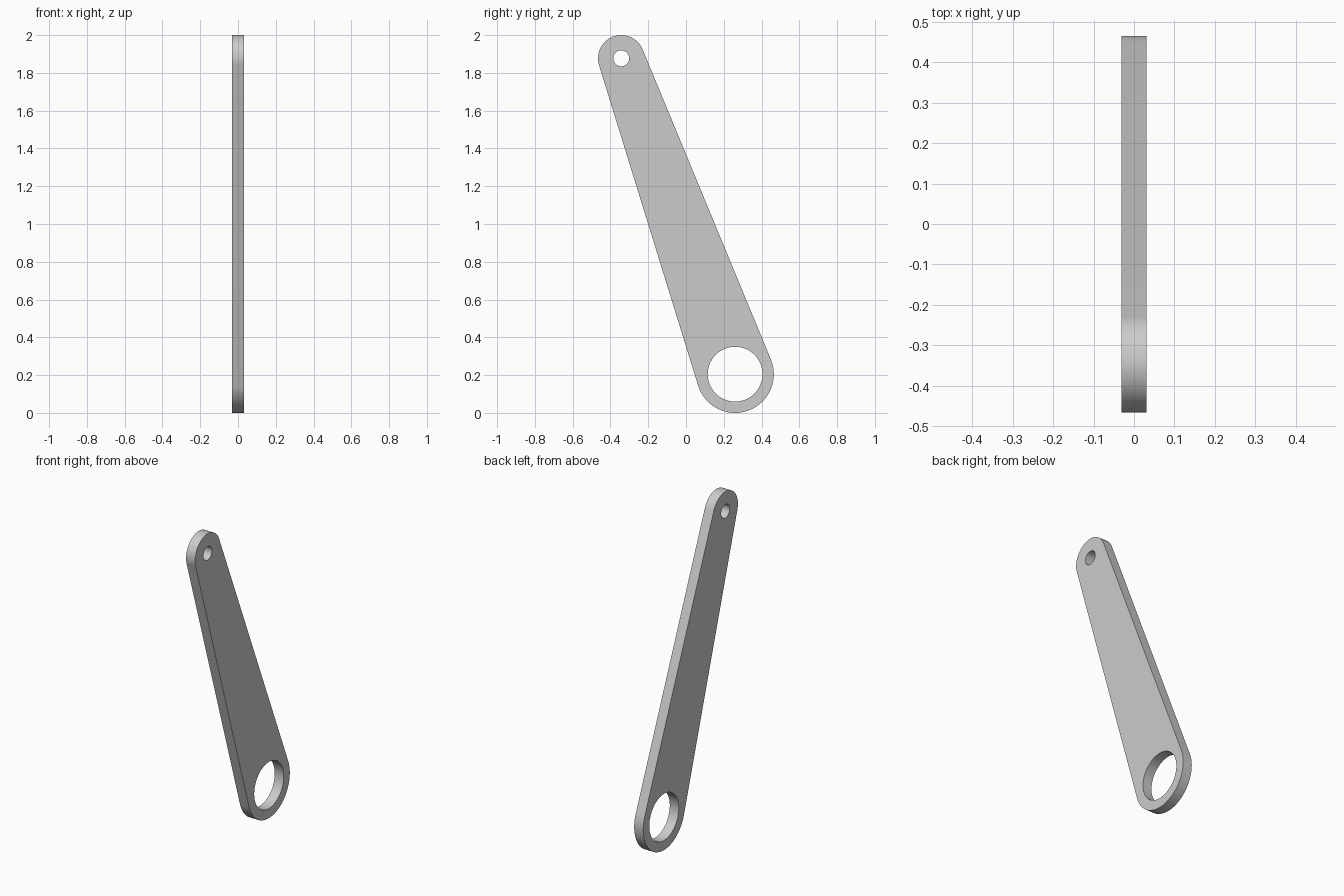
import bpy
from math import acos, atan2, cos, hypot, pi, radians, sin

if "Cube" in bpy.data.objects:
    bpy.data.objects.remove(bpy.data.objects["Cube"], do_unlink=True)

# Pivot centres (y, z), outer radii and hole radii
TOP, TOP_R, TOP_HOLE = (-0.343, 1.877), 0.123, 0.042
LOW, LOW_R, LOW_HOLE = (0.26, 0.205), 0.205, 0.145
HALF_THICKNESS = 0.031


def arc(centre, radius, start, end, steps):
    angles = [start + (end - start) * i / steps for i in range(steps + 1)]
    return [(centre[0] + radius * cos(a), centre[1] + radius * sin(a)) for a in angles]


def add_loop(curve, points):
    spline = curve.splines.new("POLY")
    spline.points.add(len(points) - 1)
    for point, (y, z) in zip(spline.points, points):
        point.co = (y, z, 0, 1)
    spline.use_cyclic_u = True


# Tapered outline: two end arcs joined by their common tangents
dy, dz = TOP[0] - LOW[0], TOP[1] - LOW[1]
axis = atan2(dz, dy)
spread = acos((LOW_R - TOP_R) / hypot(dy, dz))
outline = arc(TOP, TOP_R, axis - spread, axis + spread, 40)
outline += arc(LOW, LOW_R, axis + spread, axis + 2 * pi - spread, 48)

curve = bpy.data.curves.new("link_arm", "CURVE")
curve.dimensions = "2D"
curve.fill_mode = "BOTH"
curve.extrude = HALF_THICKNESS
add_loop(curve, outline)
# Pivot holes
for centre, radius in ((TOP, TOP_HOLE), (LOW, LOW_HOLE)):
    add_loop(curve, arc(centre, radius, 0, 2 * pi, 64)[:-1])

# Stand the plate up in the y-z plane
arm = bpy.data.objects.new("link_arm", curve)
bpy.context.collection.objects.link(arm)
arm.rotation_euler = (radians(90), 0, radians(90))
bpy.ops.object.select_all(action="DESELECT")
arm.select_set(True)
bpy.context.view_layer.objects.active = arm
bpy.ops.object.convert(target="MESH")
arm = bpy.context.object
bpy.ops.object.transform_apply(location=False, rotation=True, scale=False)

# Weld caps to walls and round the shading of the edges
bpy.ops.object.mode_set(mode="EDIT")
bpy.ops.mesh.select_all(action="SELECT")
bpy.ops.mesh.remove_doubles(threshold=0.0001)
bpy.ops.mesh.normals_make_consistent(inside=False)
bpy.ops.object.mode_set(mode="OBJECT")
bpy.ops.object.shade_smooth_by_angle(angle=radians(30))

# Plain grey metal
grey = bpy.data.materials.new("plain_grey")
grey.use_nodes = True
colour = (0.6, 0.6, 0.6, 1)
grey.diffuse_color = colour
grey.node_tree.nodes["Principled BSDF"].inputs["Base Color"].default_value = colour
arm.data.materials.clear()
arm.data.materials.append(grey)
